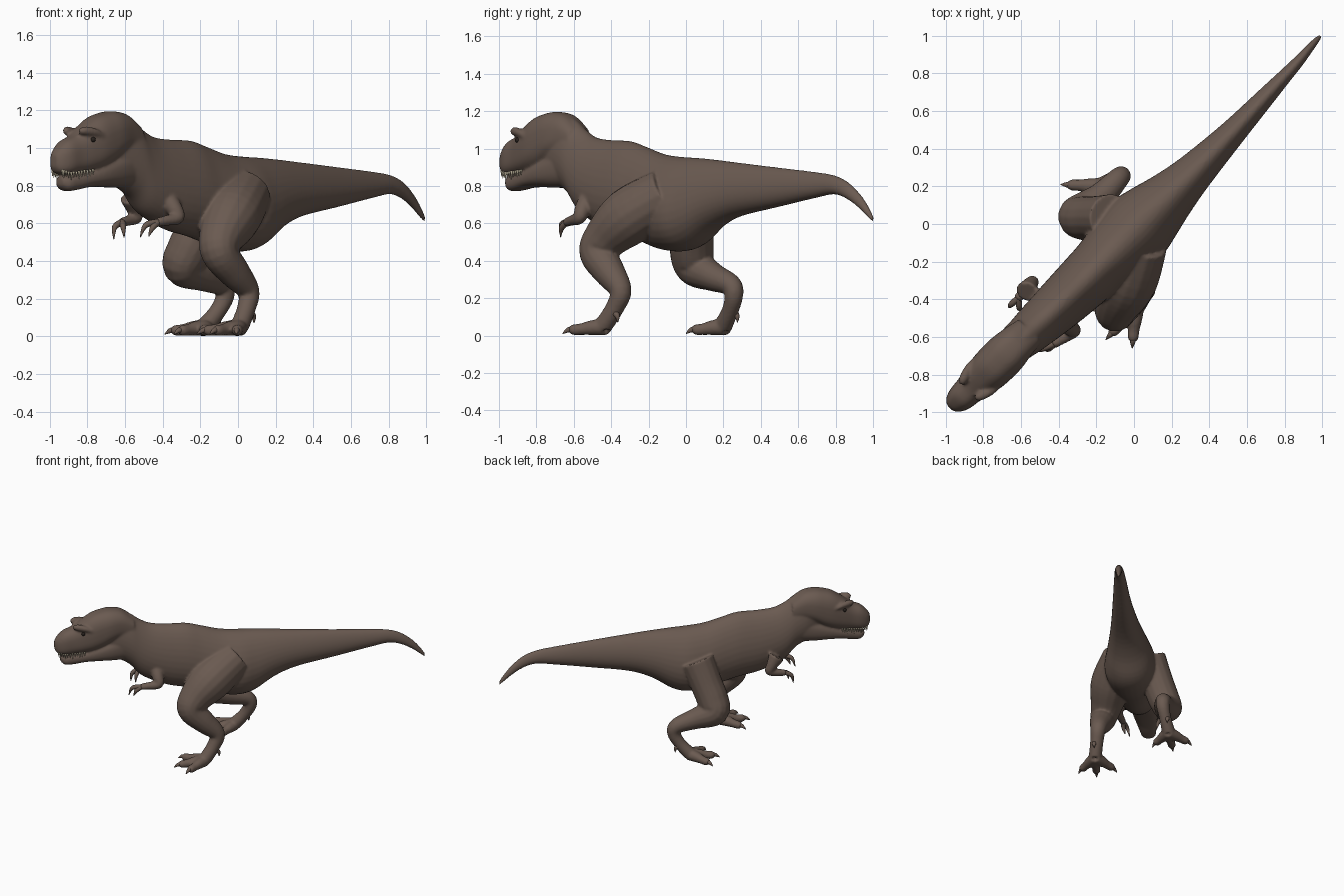
import bpy, bmesh, math
from mathutils import Vector

cube = bpy.data.objects.get("Cube")
if cube:
    bpy.data.objects.remove(cube, do_unlink=True)


def material(name, rgb):
    m = bpy.data.materials.new(name)
    m.use_nodes = True
    m.diffuse_color = (*rgb, 1)
    bsdf = m.node_tree.nodes["Principled BSDF"]
    bsdf.inputs["Base Color"].default_value = (*rgb, 1)
    bsdf.inputs["Roughness"].default_value = 0.8
    return m


HIDE = material("brown hide", (0.145, 0.103, 0.082))
IVORY = material("ivory teeth", (0.7, 0.62, 0.45))
DARK = material("dark eye", (0.02, 0.015, 0.012))


def place(p, q, z):
    """Body axis p (head to tail) and sideways q, turned diagonally."""
    return Vector((p + q, p - q, z))


def spline(points, steps):
    """Catmull-Rom through rows of any length."""
    rows = [points[0], *points, points[-1]]
    out = []
    for a, b, c, d in zip(rows, rows[1:], rows[2:], rows[3:]):
        for i in range(steps):
            t = i / steps
            out.append([0.5 * (2 * f + (g - e) * t + (2 * e - 5 * f + 4 * g - h) * t * t
                        + (3 * f - e - 3 * g + h) * t ** 3) for e, f, g, h in zip(a, b, c, d)])
    return out + [list(points[-1])]


def skin_rings(bm, rings):
    loops = [[bm.verts.new(co) for co in ring] for ring in rings]
    n = len(loops[0])
    for a, b in zip(loops, loops[1:]):
        for i in range(n):
            bm.faces.new((a[i], a[(i + 1) % n], b[(i + 1) % n], b[i]))
    bm.faces.new(loops[0][::-1])
    bm.faces.new(loops[-1])


def loft(bm, rows, power=2.0, pinch=0.0, n=32):
    """Rows of (p, centre q, half width, top z, bottom z)."""
    rings = []
    for p, c, w, top, bottom in spline(rows, 4):
        ring = []
        for i in range(n):
            a = math.tau * i / n
            cs, sn = math.cos(a), math.sin(a)
            x = math.copysign(abs(cs) ** (2 / power), cs) * (1 - pinch * sn)
            y = math.copysign(abs(sn) ** (2 / power), sn)
            ring.append(place(p, c + w * x, (top + bottom) / 2 + y * (top - bottom) / 2))
        rings.append(ring)
    skin_rings(bm, rings)


def tube(bm, rows, n=16):
    """Rows of (x, y, z, radius), kept above the ground."""
    pts = spline(rows, 5)
    cos = [Vector(r[:3]) for r in pts]
    rings, side, last = [], None, None
    for i, row in enumerate(pts):
        tan = (cos[min(i + 1, len(cos) - 1)] - cos[max(i - 1, 0)]).normalized()
        side = last.rotation_difference(tan) @ side if last else tan.orthogonal().normalized()
        last, other = tan, tan.cross(side)
        ring = []
        for k in range(n):
            a = math.tau * k / n
            v = cos[i] + (side * math.cos(a) + other * math.sin(a)) * row[3]
            v.z = max(v.z, 0.002)
            ring.append(v)
        rings.append(ring)
    skin_rings(bm, rings)


def finish(bm, name, mat):
    bmesh.ops.recalc_face_normals(bm, faces=bm.faces)
    mesh = bpy.data.meshes.new(name)
    bm.to_mesh(mesh)
    bm.free()
    mesh.materials.append(mat)
    mesh.polygons.foreach_set("use_smooth", [True] * len(mesh.polygons))
    ob = bpy.data.objects.new(name, mesh)
    bpy.context.collection.objects.link(ob)
    return ob


# Trunk, neck and tail
body = bmesh.new()
loft(body, [
    (-.7, .005, .055, 1.17, .83), (-.64, .005, .07, 1.185, .79), (-.58, .01, .078, 1.15, .74),
    (-.53, .012, .084, 1.1, .66), (-.47, .015, .09, 1.06, .61), (-.38, .018, .098, 1.045, .56),
    (-.28, .02, .105, 1.04, .53), (-.2, .02, .11, 1.01, .5), (-.1, .02, .125, .97, .46),
    (0, .02, .135, .955, .45), (.08, .02, .12, .95, .48), (.18, .022, .095, .94, .57),
    (.3, .023, .073, .925, .635), (.5, .02, .05, .9, .685), (.7, .012, .034, .875, .735),
    (.8, .008, .026, .857, .755), (.87, .005, .021, .82, .73), (.93, 0, .016, .755, .68),
    (.97, -.003, .012, .69, .635), (.997, -.004, .007, .635, .605)], pinch=.2)

# Skull and lower jaw
skull = [
    (-.978, 0, .015, .965, .9), (-.964, 0, .034, .995, .87), (-.93, .002, .05, 1.04, .858),
    (-.88, .003, .057, 1.07, .865), (-.83, .004, .068, 1.12, .872), (-.78, .005, .077, 1.165, .885),
    (-.73, .005, .08, 1.187, .91), (-.68, .005, .079, 1.196, .95), (-.62, .005, .07, 1.18, .98),
    (-.56, .008, .06, 1.12, .98)]
loft(body, skull, power=2.7, pinch=.1)
loft(body, [
    (-.948, 0, .02, .845, .8), (-.925, .002, .037, .85, .773), (-.88, .003, .045, .87, .775),
    (-.82, .004, .056, .89, .79), (-.75, .005, .067, .93, .793), (-.68, .005, .072, .97, .79),
    (-.6, .006, .07, 1.02, .79)], power=2.5)

# Brow ridges and eyes
for s in (-1, 1):
    brow = [(-.885, .036, 1.085, .012), (-.865, .046, 1.092, .024),
            (-.82, .062, 1.082, .02), (-.78, .07, 1.06, .008)]
    tube(body, [(*place(p, s * q + .004, z), r) for p, q, z, r in brow])
    eye = bmesh.new()
    bmesh.ops.create_uvsphere(eye, u_segments=16, v_segments=10, radius=.014)
    bmesh.ops.translate(eye, verts=eye.verts, vec=place(-.835, s * .061 + .004, 1.045))
    finish(eye, "left_eye" if s > 0 else "right_eye", DARK)

# Legs from hip to foot
tube(body, [
    (.04, -.1, .76, .14), (-.03, -.3, .64, .155), (-.09, -.43, .52, .12), (-.095, -.47, .44, .1),
    (-.02, -.41, .34, .085), (.055, -.35, .24, .06), (.045, -.38, .15, .05), (.01, -.44, .055, .05)])
tube(body, [
    (-.12, .03, .74, .13), (-.2, .03, .58, .12), (-.26, .03, .46, .118), (-.29, .05, .37, .108),
    (-.18, .14, .315, .078), (-.085, .24, .27, .058), (-.07, .255, .21, .05),
    (-.11, .235, .13, .045), (-.17, .2, .055, .05)])

# Arms
tube(body, [
    (-.4, -.5, .76, .06), (-.34, -.55, .68, .045), (-.32, -.57, .63, .035),
    (-.38, -.61, .615, .028), (-.43, -.64, .605, .024)])
tube(body, [
    (-.57, -.36, .74, .06), (-.55, -.32, .67, .04), (-.54, -.31, .63, .033),
    (-.58, -.35, .615, .028), (-.62, -.4, .605, .024)])

# Toes with claws, and a dewclaw behind each foot
feet = {"left": ((.01, -.44), [(-.01, -.66), (-.15, -.615), (-.22, -.46)]),
        "right": ((-.17, .2), [(-.39, .21), (-.34, .05), (-.18, 0)])}
for side, (root, tips) in feet.items():
    claws = bmesh.new()
    root = Vector((*root, 0))
    for tip in tips:
        reach = Vector((*tip, 0)) - root
        rows = [(0, .045, .045), (.3, .042, .04), (.55, .034, .031), (.75, .03, .029), (.84, .024, .015)]
        tube(body, [(*(root + reach * f)[:2], z, r) for f, z, r in rows])
        nail = [(.72, .034, .017), (.86, .03, .014), (1, .01, .002)]
        tube(claws, [(*(root + reach * f)[:2], z, r) for f, z, r in nail], 10)
    back = [(.03, .14, .02), (.07, .11, .016), (.075, .07, .002)]
    tube(claws, [(root.x + d, root.y + d, z, r) for d, z, r in back], 10)
    finish(claws, side + "_toe_claws", HIDE)

# Two hooked fingers on each hand
hands = {"left": ((-.425, -.637, .607), [((-.49, -.665, .59), (-.52, -.67, .525)),
                                         ((-.455, -.665, .575), (-.475, -.67, .53))]),
         "right": ((-.615, -.395, .607), [((-.655, -.43, .58), (-.66, -.445, .515)),
                                          ((-.61, -.445, .58), (-.605, -.46, .525))])}
for side, (wrist, fingers) in hands.items():
    bm = bmesh.new()
    for knuckle, tip in fingers:
        tube(bm, [(*wrist, .018), (*knuckle, .015), (*tip, .002)], 10)
    finish(bm, side + "_fingers", HIDE)

# Fuse the hide into one smooth surface
hide = finish(body, "body", HIDE)
remesh = hide.modifiers.new("Fuse", "REMESH")
remesh.mode = "VOXEL"
remesh.voxel_size = .009
remesh.use_smooth_shade = True
smooth = hide.modifiers.new("Soften", "SMOOTH")
smooth.factor = .5
smooth.iterations = 5

# Upper teeth along the lip
teeth = bmesh.new()
lip = spline(skull[1:6], 4)
for s in (-1, 1):
    for i, (p, c, w, top, bottom) in enumerate(lip[:13]):
        base = place(p + .004, c + s * w * .76, bottom + .016)
        length = .036 + .008 * math.sin(i * 2)
        tube(teeth, [(*base, .007), (*(base - Vector((0, 0, length))), .001)], 8)
finish(teeth, "upper_teeth", IVORY)
